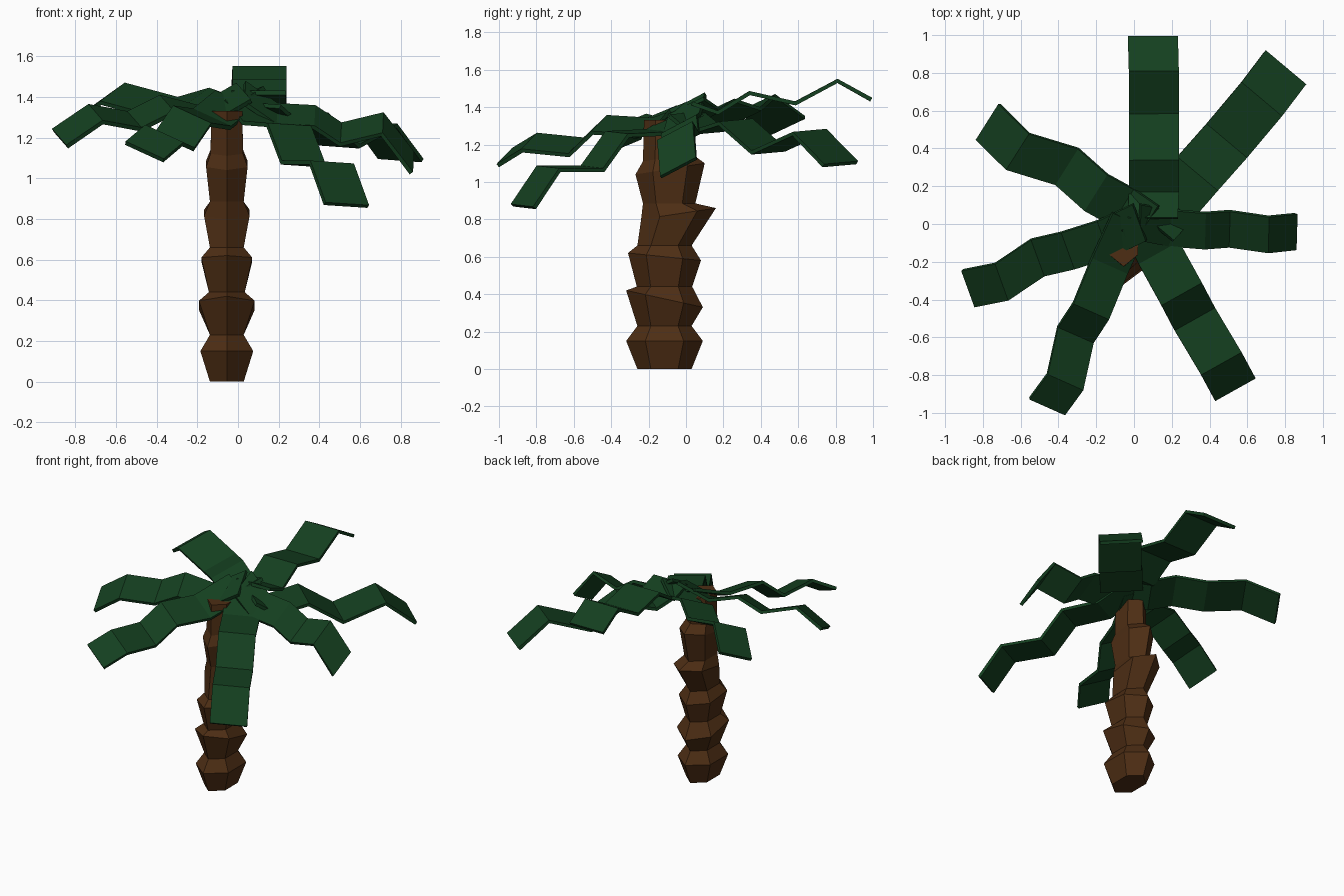
import bpy, bmesh
from math import sin, cos, radians
from mathutils import Vector


def material(name, rgb):
    m = bpy.data.materials.new(name)
    m.diffuse_color = (*rgb, 1)
    return m


bark = material("bark", (0.075, 0.027, 0.007))
green = material("leaf_green", (0.007, 0.05, 0.014))


def finish(name, bm, mat):
    bmesh.ops.recalc_face_normals(bm, faces=bm.faces)
    me = bpy.data.meshes.new(name)
    bm.to_mesh(me)
    bm.free()
    ob = bpy.data.objects.new(name, me)
    me.materials.append(mat)
    bpy.context.collection.objects.link(ob)
    return ob


# Trunk: hexagonal rings, alternately narrow and bulging
# (z, centre y, half width x, half width y, half tilt in z along y)
rings = [
    (0.00, -0.115, 0.083, 0.145, 0.0), (0.15, -0.115, 0.130, 0.205, 0.0),
    (0.23, -0.115, 0.083, 0.145, 0.0), (0.375, -0.115, 0.137, 0.205, -0.045),
    (0.44, -0.115, 0.088, 0.148, 0.0), (0.60, -0.115, 0.125, 0.195, -0.02),
    (0.66, -0.115, 0.083, 0.145, 0.0), (0.83, -0.04, 0.112, 0.200, 0.03),
    (0.885, -0.09, 0.083, 0.140, 0.0), (1.07, -0.085, 0.102, 0.185, 0.03),
    (1.13, -0.10, 0.080, 0.130, 0.02), (1.33, -0.10, 0.076, 0.125, 0.0),
]
bm = bmesh.new()
loops = []
for z, cy, rx, ry, tilt in rings:
    loop = []
    for i in range(6):
        a = radians(90 + 60 * i)
        loop.append(bm.verts.new((-0.055 + rx / cos(radians(30)) * cos(a),
                                  cy + ry * sin(a), z + tilt * sin(a))))
    loops.append(loop)
for lo, hi in zip(loops, loops[1:]):
    for i in range(6):
        j = (i + 1) % 6
        bm.faces.new((lo[i], lo[j], hi[j], hi[i]))
bm.faces.new(loops[0])
bm.faces.new(loops[-1])
finish("trunk", bm, bark)


# Leaves: thin zigzag strips radiating from the crown
def leaf(name, width, roll, path):
    pts = [Vector(p) for p in path]
    bm = bmesh.new()
    n = len(pts)
    d = pts[-1] - pts[1]
    main = Vector((d.y, -d.x, 0)).normalized()
    pairs = []
    for p in pts:
        side = main * width / 2 + Vector((0, 0, roll))
        pairs.append((bm.verts.new(p + side), bm.verts.new(p - side)))
    for (a, b), (c, e) in zip(pairs, pairs[1:]):
        bm.faces.new((a, b, e, c))
    ob = finish(name, bm, green)
    mod = ob.modifiers.new("thickness", 'SOLIDIFY')
    mod.thickness = 0.022
    mod.offset = 0


leaf("leaf_back", 0.265, 0, [
    (0.10, 0.03, 1.42), (0.105, 0.17, 1.37), (0.105, 0.34, 1.475),
    (0.105, 0.585, 1.42), (0.105, 0.81, 1.54), (0.10, 0.99, 1.44)])
leaf("leaf_back_right", 0.28, -0.008, [
    (0.10, 0.0, 1.36), (0.20, 0.11, 1.27), (0.335, 0.265, 1.32),
    (0.49, 0.44, 1.165), (0.675, 0.66, 1.265), (0.80, 0.825, 1.095)])
leaf("leaf_right", 0.19, -0.05, [
    (0.03, 0.01, 1.42), (0.19, -0.02, 1.31), (0.375, -0.035, 1.30),
    (0.505, -0.025, 1.215), (0.71, -0.055, 1.265), (0.855, -0.04, 1.075)])
leaf("leaf_front_right", 0.245, 0.007, [
    (0.04, 0.03, 1.37), (0.13, -0.15, 1.265), (0.25, -0.367, 1.255),
    (0.32, -0.50, 1.07), (0.46, -0.735, 1.07), (0.533, -0.87, 0.868)])
leaf("leaf_front_left", 0.205, 0.043, [
    (-0.02, 0.02, 1.38), (-0.13, -0.22, 1.29), (-0.228, -0.46, 1.305),
    (-0.31, -0.585, 1.185), (-0.365, -0.835, 1.21), (-0.46, -0.965, 1.13)])
leaf("leaf_left", 0.205, 0.04, [
    (0.03, 0.01, 1.42), (-0.16, -0.08, 1.31), (-0.35, -0.14, 1.36),
    (-0.51, -0.177, 1.28), (-0.70, -0.305, 1.315), (-0.875, -0.34, 1.195)])
leaf("leaf_back_left", 0.225, 0.045, [
    (0.07, 0.0, 1.40), (-0.06, 0.09, 1.34), (-0.20, 0.167, 1.39),
    (-0.355, 0.305, 1.345), (-0.614, 0.384, 1.415), (-0.772, 0.54, 1.30)])
